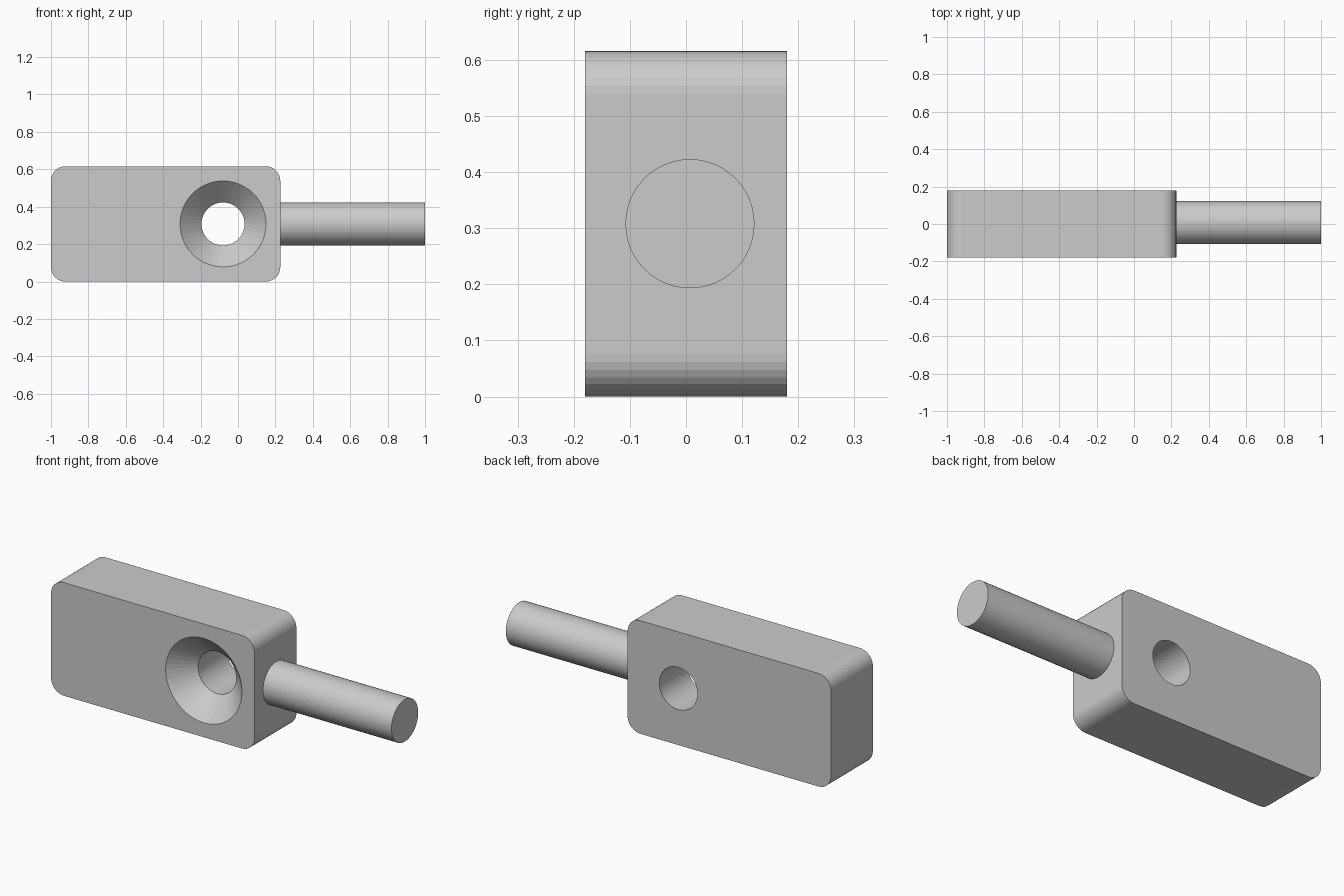
import bpy, bmesh
from math import sin, cos, pi

if "Cube" in bpy.data.objects:
    bpy.data.objects.remove(bpy.data.objects["Cube"])

FRONT, BACK = -0.18, 0.18
MID_Z, HOLE_X, R = 0.308, -0.08, 0.115
SIDES = 48


def make_object(name, bm):
    bmesh.ops.recalc_face_normals(bm, faces=bm.faces)
    mesh = bpy.data.meshes.new(name)
    bm.to_mesh(mesh)
    bm.free()
    obj = bpy.data.objects.new(name, mesh)
    bpy.context.collection.objects.link(obj)
    return obj


def loft(name, rings):
    """Skin a row of equal-length point rings and cap both ends."""
    bm = bmesh.new()
    rows = [[bm.verts.new(p) for p in ring] for ring in rings]
    n = len(rows[0])
    for a, b in zip(rows, rows[1:]):
        for i in range(n):
            j = (i + 1) % n
            bm.faces.new((a[i], a[j], b[j], b[i]))
    bm.faces.new(rows[0])
    bm.faces.new(rows[-1])
    return make_object(name, bm)


def circle(r):
    return [(r * cos(2 * pi * i / SIDES), r * sin(2 * pi * i / SIDES)) for i in range(SIDES)]


def rounded_rect(x0, x1, z0, z1, r, steps=8):
    centres = [(x1 - r, z1 - r), (x0 + r, z1 - r), (x0 + r, z0 + r), (x1 - r, z0 + r)]
    return [(cx + r * cos(pi / 2 * (q + s / steps)), cz + r * sin(pi / 2 * (q + s / steps)))
            for q, (cx, cz) in enumerate(centres) for s in range(steps + 1)]


# Block with rounded corners
outline = rounded_rect(-1.0, 0.226, 0.0, 0.616, 0.077)
block = loft("block", [[(x, y, z) for x, z in outline] for y in (FRONT, BACK)])

# Countersunk through-hole: wide at the front face, straight to the back
steps = [(FRONT - 0.05, 2 * R + 0.05), (FRONT + R, R), (BACK + 0.05, R)]
cutter = loft("hole_cutter", [[(HOLE_X + a, y, MID_Z + b) for a, b in circle(r)] for y, r in steps])
cutter.hide_render = True
cutter.hide_set(True)

cut = block.modifiers.new("countersunk_hole", 'BOOLEAN')
cut.operation = 'DIFFERENCE'
cut.solver = 'EXACT'
cut.object = cutter

# Round shank out of the right end
loft("shank", [[(x, 0.007 + a, MID_Z + b) for a, b in circle(R)] for x in (0.226, 1.0)])
